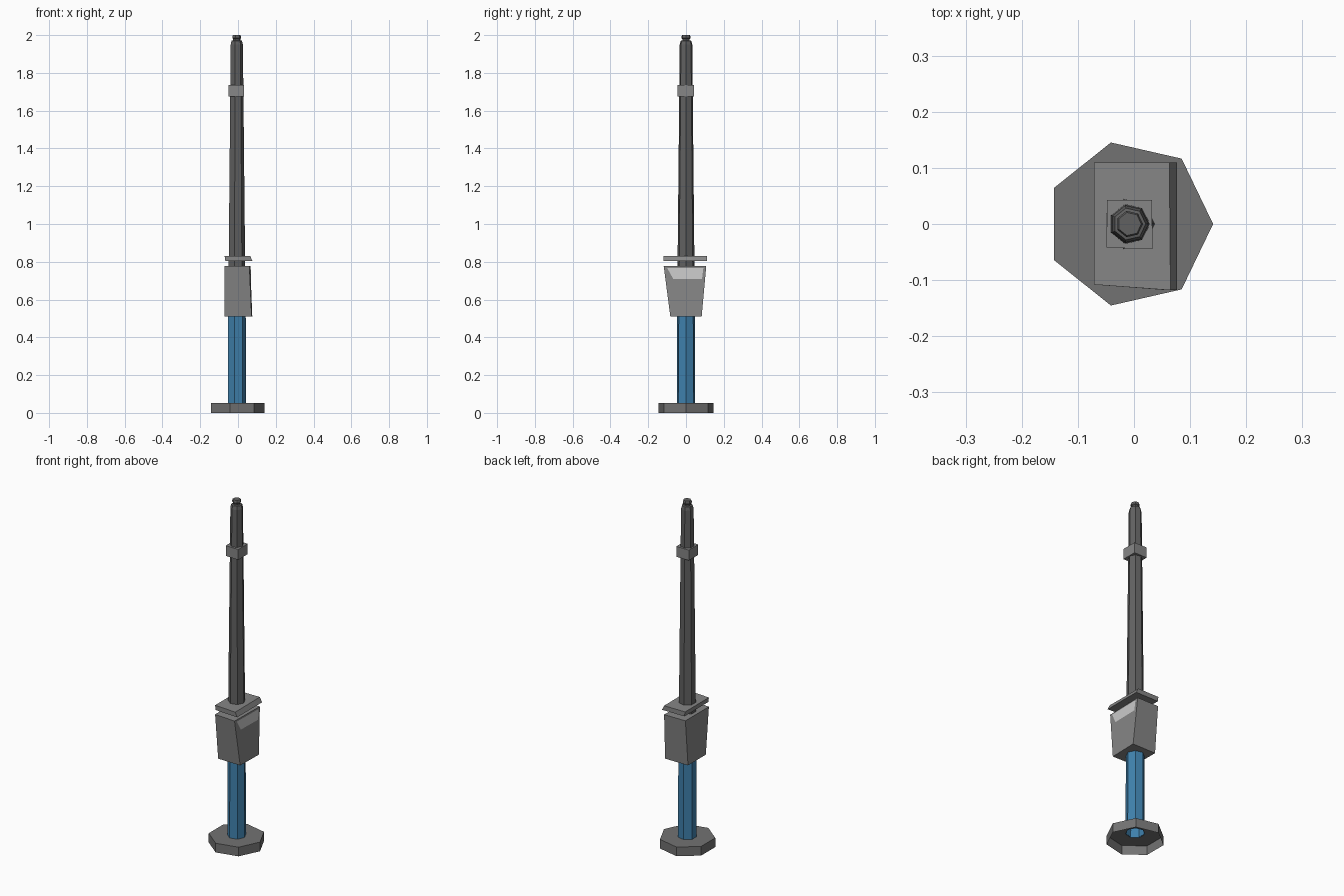
import bpy, math

if "Cube" in bpy.data.objects:
    bpy.data.objects.remove(bpy.data.objects["Cube"])

SIDES, CX = 7, -0.008


def mesh(name, verts, faces, mat):
    me = bpy.data.meshes.new(name)
    me.from_pydata(verts, [], faces)
    me.update()
    ob = bpy.data.objects.new(name, me)
    bpy.context.collection.objects.link(ob)
    me.materials.append(mat)
    return ob


def material(name, r, g, b):
    m = bpy.data.materials.new(name)
    m.diffuse_color = (r, g, b, 1)
    m.use_nodes = True
    m.node_tree.nodes["Principled BSDF"].inputs["Base Color"].default_value = m.diffuse_color
    return m


def lathe(name, profile, mat, cap_top=True):
    """Seven-sided stack of (radius, z) rings, open underneath."""
    verts, faces = [], []
    for r, z in profile:
        for i in range(SIDES):
            a = math.tau * i / SIDES
            verts.append((CX + r * math.cos(a), r * math.sin(a), z))
    for k in range(len(profile) - 1):
        for i in range(SIDES):
            j, b = (i + 1) % SIDES, k * SIDES
            faces.append((b + i, b + j, b + SIDES + j, b + SIDES + i))
    if cap_top:
        b = (len(profile) - 1) * SIDES
        faces.append(tuple(range(b, b + SIDES)))
    return mesh(name, verts, faces, mat)


def block(name, bottom, top, mat):
    """Six-sided block from two counter-clockwise quads."""
    return mesh(name, bottom + top,
                [(3, 2, 1, 0), (4, 5, 6, 7), (0, 1, 5, 4),
                 (1, 2, 6, 5), (2, 3, 7, 6), (3, 0, 4, 7)], mat)


def quad(corners, z):
    return [(x, y, z) for x, y in corners]


blue = material("blue_paint", 0.05, 0.22, 0.42)
pale = material("pale_grey", 0.58, 0.58, 0.58)
mid = material("mid_grey", 0.24, 0.24, 0.24)
dark = material("dark_grey", 0.17, 0.17, 0.17)
black = material("darkest_grey", 0.12, 0.12, 0.12)

# Foot (hollow underneath) and open blue lower post
lathe("foot", [(0.149, 0.0), (0.149, 0.053), (0.049, 0.053)], dark, cap_top=False)
lathe("lower_post", [(0.05, 0.05), (0.049, 0.515)], blue, cap_top=False)

# Control box, wider at the top, with a flat sloping +x side
BOX_LOW, BOX_HIGH = 0.51, 0.777


def side_x(y, z):
    t = (z - BOX_LOW) / (BOX_HIGH - BOX_LOW)
    return 0.0738 + 0.022 * y - 0.011 * t


def box_ring(y0, y1, y1_left, y0_left, z):
    return quad([(-0.071, y0_left), (side_x(y0, z), y0),
                 (side_x(y1, z), y1), (-0.071, y1_left)], z)


block("control_box", box_ring(-0.083, 0.083, 0.083, -0.08, BOX_LOW),
      box_ring(-0.118, 0.107, 0.107, -0.108, BOX_HIGH), mid)

# Pale panel on the sloping side
panel = [(-0.068, 0.71), (0.085, 0.71), (0.092, 0.768), (-0.1, 0.768)]
mesh("panel", [(side_x(y, z) + 0.002, y, z) for y, z in panel],
     [(0, 1, 2, 3)], pale)

# Cover plate with a sloping +x edge
block("cover_plate",
      quad([(-0.067, -0.108), (0.077, -0.118), (0.077, 0.11), (-0.067, 0.11)], 0.803),
      quad([(-0.071, -0.108), (0.065, -0.118), (0.063, 0.11), (-0.071, 0.11)], 0.83),
      mid)

# Tapered upper post with a knob on its tip
lathe("upper_post", [(0.046, 0.77), (0.034, 1.95), (0.029, 1.97),
                     (0.02, 1.972), (0.02, 1.98), (0.024, 1.984),
                     (0.024, 1.993), (0.021, 2.0)], black)

# Square collar near the top
collar = [(-0.049, -0.042), (0.033, -0.045), (0.032, 0.043), (-0.048, 0.043)]
block("collar", quad(collar, 1.675), quad(collar, 1.735), mid)
